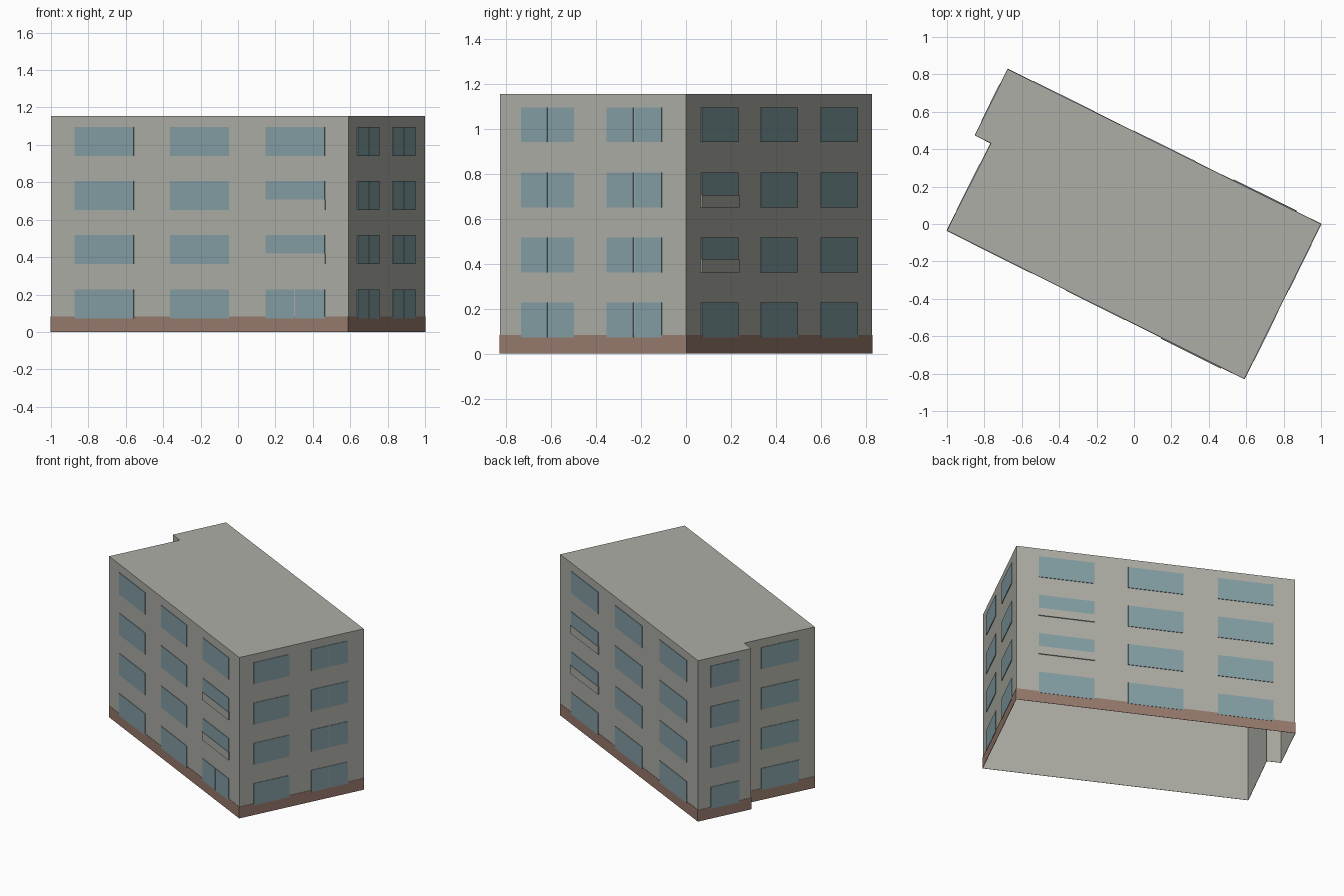
import bpy
import bmesh
from mathutils import Vector

if "Cube" in bpy.data.objects:
    bpy.data.objects.remove(bpy.data.objects["Cube"], do_unlink=True)


def material(name, rgb):
    m = bpy.data.materials.new(name)
    m.use_nodes = True
    m.diffuse_color = (*rgb, 1)
    m.node_tree.nodes["Principled BSDF"].inputs["Base Color"].default_value = (*rgb, 1)
    return m


wall_grey = material("wall grey", (0.42, 0.42, 0.38))
glass_blue = material("window blue", (0.23, 0.345, 0.375))
base_brown = material("base brown", (0.31, 0.195, 0.15))

HEIGHT, BASE = 1.155, 0.083
ROWS = [(0.071, 0.227), (0.362, 0.517), (0.651, 0.806), (0.941, 1.096)]
LEDGES = [(0.362, 0.42), (0.651, 0.707)]

# Footprint corners, counter-clockwise from the front right corner
corners = [Vector(p) for p in [(-1, -0.035), (0.59, -0.828), (1, 0),
                               (-0.675, 0.828), (-0.85, 0.475), (-0.765, 0.432)]]
walls = [(corners[i], corners[(i + 1) % len(corners)]) for i in range(len(corners))]


def finish(name, bm, mat):
    me = bpy.data.meshes.new(name)
    bm.to_mesh(me)
    bm.free()
    me.materials.append(mat)
    ob = bpy.data.objects.new(name, me)
    bpy.context.scene.collection.objects.link(ob)
    return ob


def add_plate(bm, wall, span, rise, depth):
    """Thin raised panel on a wall: front face and rim, open at the back."""
    a, b = wall
    d = (b - a).normalized()
    out = Vector((d.y, -d.x))
    outline = [(span[0], rise[0]), (span[1], rise[0]), (span[1], rise[1]), (span[0], rise[1])]
    back, front = [], []
    for t, z in outline:
        p = a.lerp(b, t)
        q = p + out * depth
        back.append(bm.verts.new((p.x, p.y, z)))
        front.append(bm.verts.new((q.x, q.y, z)))
    bm.faces.new(front)
    for i in range(4):
        j = (i + 1) % 4
        bm.faces.new((back[i], back[j], front[j], front[i]))


# Walls and flat roof, open underneath
bm = bmesh.new()
low = [bm.verts.new((p.x, p.y, 0)) for p in corners]
high = [bm.verts.new((p.x, p.y, HEIGHT)) for p in corners]
bm.faces.new(high)
for i in range(len(corners)):
    j = (i + 1) % len(corners)
    bm.faces.new((low[i], low[j], high[j], high[i]))
finish("building_shell", bm, wall_grey)

# Base band around the foot
bm = bmesh.new()
for wall in walls:
    add_plate(bm, wall, (0, 1), (0, BASE), 0.002)
finish("base_band", bm, base_brown)

# Window columns as fractions along each wall
long_columns = [(0.081, 0.279), (0.401, 0.599), (0.723, 0.921)]
end_columns = [(0.115, 0.256), (0.258, 0.399), (0.576, 0.718), (0.724, 0.87)]
single = [(0.24, 0.772)]
columns = {"front": (0, long_columns), "left": (1, end_columns), "back": (2, long_columns),
           "right_rear": (3, single), "right": (5, single)}
for side, (index, spans) in columns.items():
    bm = bmesh.new()
    for rise in ROWS:
        for span in spans:
            if side == "front" and rise == ROWS[0] and span == long_columns[2]:
                # Split entrance window
                add_plate(bm, walls[index], (span[0], 0.818), rise, 0.004)
                add_plate(bm, walls[index], (0.821, span[1]), rise, 0.004)
            else:
                add_plate(bm, walls[index], span, rise, 0.004)
    finish(side + "_windows", bm, glass_blue)

# Balcony parapets over the lower part of some windows
for side, index, span in [("front", 0, long_columns[2]), ("back", 2, long_columns[0])]:
    bm = bmesh.new()
    for rise in LEDGES:
        add_plate(bm, walls[index], (span[0] - 0.002, span[1] + 0.002), rise, 0.007)
    finish(side + "_parapets", bm, wall_grey)
